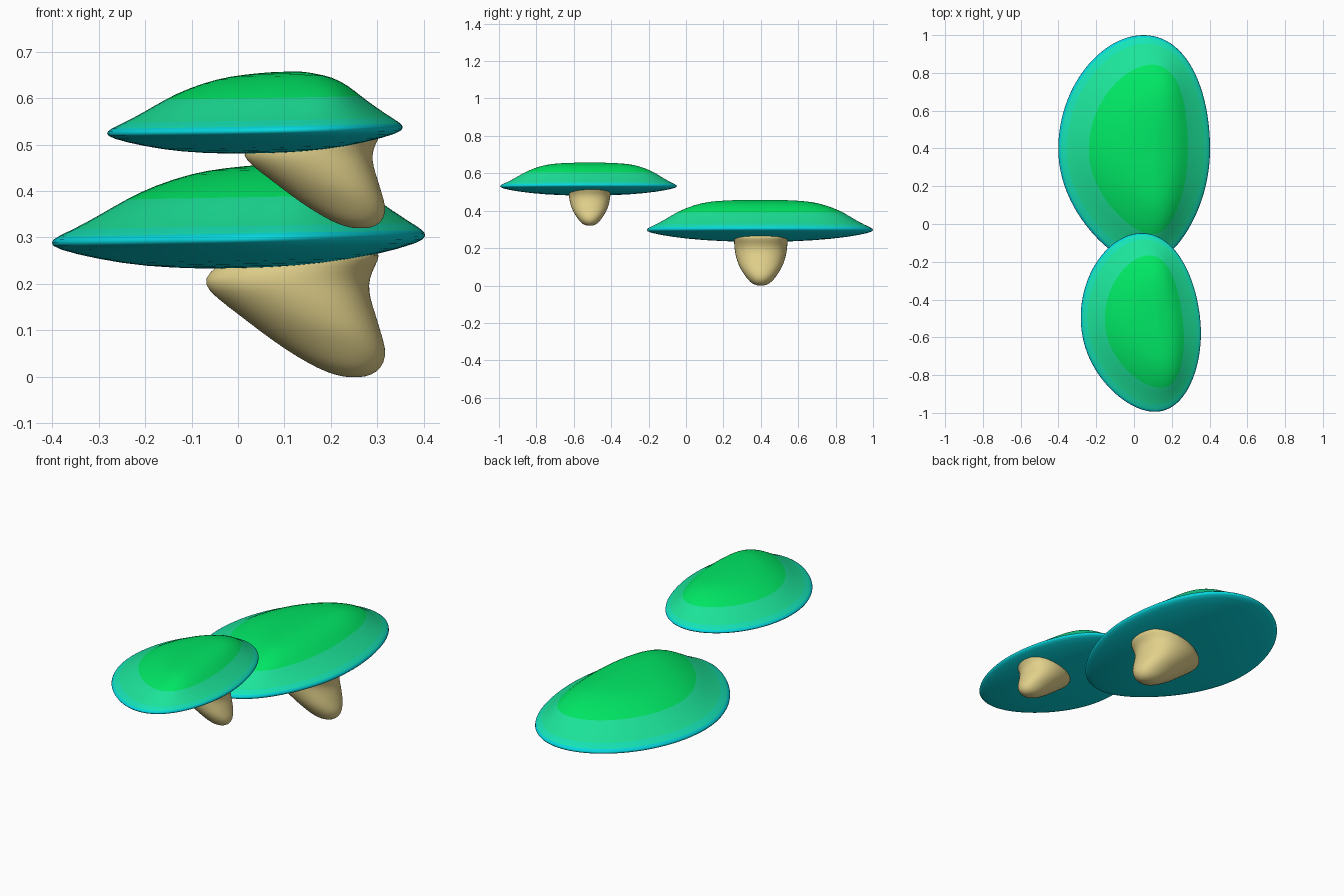
import bpy, bmesh, math


def material(name, r, g, b):
    lin = [((c / 255 + 0.055) / 1.055) ** 2.4 if c > 10 else c / 255 / 12.92 for c in (r, g, b)]
    m = bpy.data.materials.new(name)
    m.diffuse_color = (*lin, 1)
    return m


GREEN = material("bright green", 0, 232, 101)
MID = material("sea green", 28, 228, 154)
LIGHT = material("light teal", 22, 228, 182)
CYAN = material("rim and underside cyan", 5, 215, 222)
TAN = material("stem tan", 226, 209, 139)
CAP_MATS = [GREEN, MID, LIGHT, CYAN]

# Cap rings, top to bottom: z, left x, right x, half depth, tip shift, material of band above
CAP = [
    (0.456, 0.05, 0.13, 0.12, 0.015, 0),
    (0.450, -0.03, 0.155, 0.24, 0.04, 0),
    (0.440, -0.10, 0.205, 0.31, 0.06, 0),
    (0.415, -0.18, 0.250, 0.39, 0.075, 0),
    (0.388, -0.24, 0.283, 0.45, 0.075, 0),
    (0.350, -0.305, 0.335, 0.51, 0.065, 1),
    (0.322, -0.360, 0.378, 0.565, 0.055, 1),
    (0.308, -0.393, 0.400, 0.597, 0.05, 2),
    (0.296, -0.407, 0.407, 0.612, 0.05, 3),
    (0.282, -0.394, 0.394, 0.596, 0.05, 3),
    (0.258, -0.30, 0.30, 0.47, 0.05, 3),
    (0.241, -0.20, 0.20, 0.30, 0.04, 3),
    (0.234, -0.08, 0.10, 0.12, 0.02, 3),
]

# Stem rings, top to bottom: z, left x, right x, half depth, tip shift, material
STEM = [
    (0.275, 0.00, 0.310, 0.142, 0.03, 0),
    (0.250, -0.03, 0.301, 0.143, 0.03, 0),
    (0.225, -0.063, 0.288, 0.143, 0.03, 0),
    (0.200, -0.076, 0.281, 0.141, 0.03, 0),
    (0.170, -0.047, 0.284, 0.137, 0.03, 0),
    (0.135, 0.00, 0.296, 0.128, 0.02, 0),
    (0.100, 0.045, 0.306, 0.115, 0.02, 0),
    (0.060, 0.100, 0.319, 0.090, 0.01, 0),
    (0.030, 0.150, 0.315, 0.068, 0, 0),
    (0.010, 0.190, 0.299, 0.046, 0, 0),
    (0.000, 0.225, 0.275, 0.020, 0, 0),
]


def loft(name, rings, mats, loc, scale, turn, pinch=0.0, tilt=0.0, n=48):
    """Skin a stack of lopsided ovals and close both ends."""
    bm = bmesh.new()
    loops = []
    for z, xl, xr, hy, shift, _ in rings:
        loop = []
        for i in range(n):
            a = 2 * math.pi * i / n
            c, s = math.cos(a), math.sin(a)
            narrow = 1 - (pinch * s * s if s < 0 else 0)
            x = (xl + xr) / 2 + (xr - xl) / 2 * c * narrow + shift * s * s
            loop.append(bm.verts.new((x, hy * s, z + tilt * x)))
        loops.append(loop)
    for k in range(1, len(loops)):
        up, low = loops[k - 1], loops[k]
        for i in range(n):
            j = (i + 1) % n
            f = bm.faces.new((up[i], low[i], low[j], up[j]))
            f.material_index = rings[k][5]
    for loop, idx in ((loops[0], rings[0][5]), (loops[-1], rings[-1][5])):
        f = bm.faces.new(loop)
        f.material_index = idx
        bmesh.ops.poke(bm, faces=[f])
    bmesh.ops.recalc_face_normals(bm, faces=bm.faces)
    for f in bm.faces:
        f.smooth = True
    me = bpy.data.meshes.new(name)
    bm.to_mesh(me)
    bm.free()
    for m in mats:
        me.materials.append(m)
    ob = bpy.data.objects.new(name, me)
    bpy.context.collection.objects.link(ob)
    ob.location, ob.scale = loc, (scale,) * 3
    ob.rotation_euler.z = turn
    sub = ob.modifiers.new("smooth", "SUBSURF")
    sub.levels = sub.render_levels = 1
    return ob


# Large low mushroom
loft("large_cap", CAP, CAP_MATS, (0, 0.395, 0), 1, 0, 0.18, 0.018)
loft("large_stem", STEM, [TAN], (0, 0.40, 0), 1, 0)

# Small high mushroom, a turned and scaled copy
S, T = 0.785, math.radians(7)
loft("small_cap", CAP, CAP_MATS, (0.035, -0.526, 0.482 - 0.235 * S), S, T, 0.10, 0.018)
loft("small_stem", STEM, [TAN], (0.068, -0.515, 0.32), S, 0)
